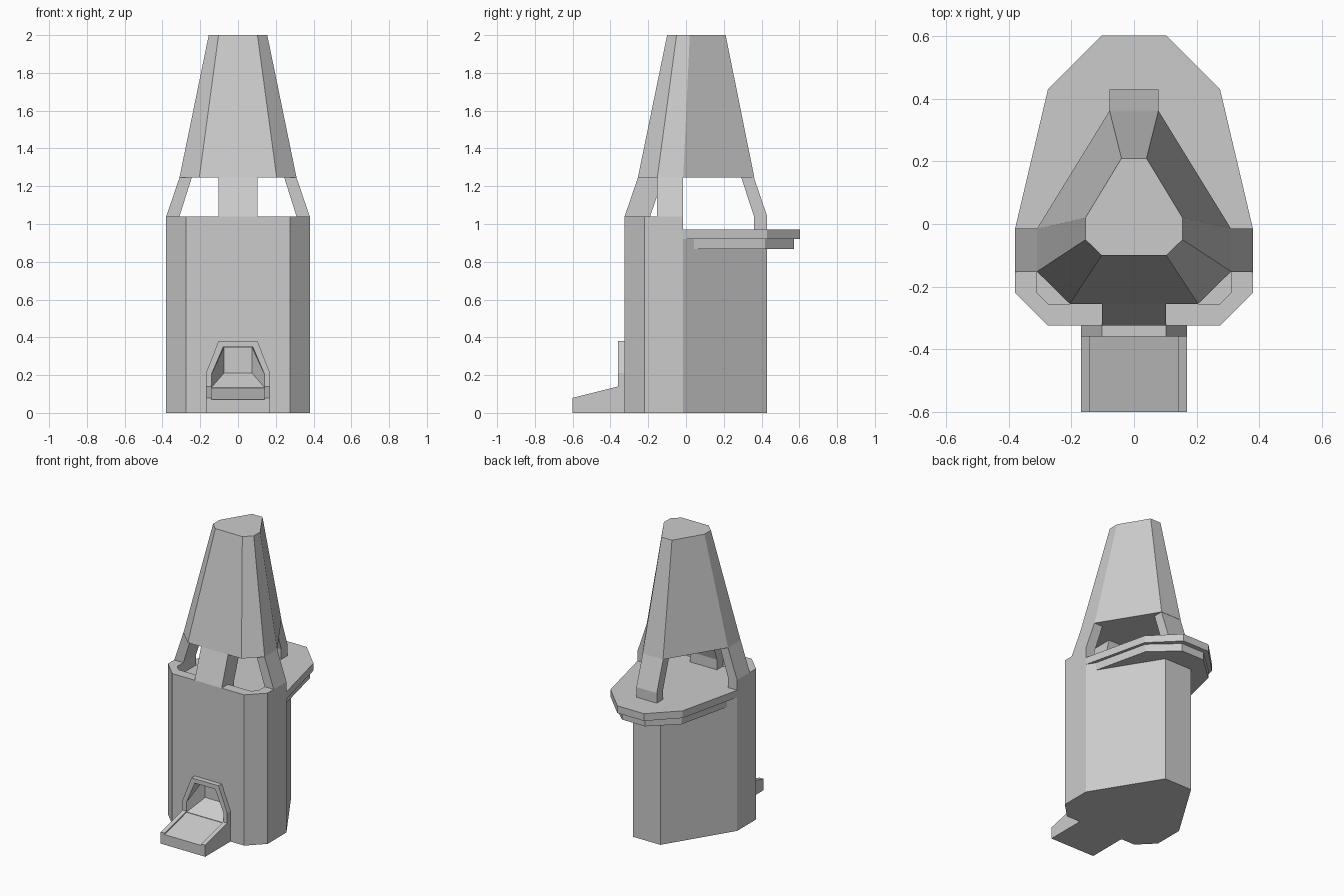
import bpy, bmesh

if "Cube" in bpy.data.objects:
    bpy.data.objects.remove(bpy.data.objects["Cube"])


def make(name, bm):
    bmesh.ops.recalc_face_normals(bm, faces=bm.faces)
    me = bpy.data.meshes.new(name)
    bm.to_mesh(me)
    bm.free()
    ob = bpy.data.objects.new(name, me)
    bpy.context.collection.objects.link(ob)
    return ob


def mirror(half):
    """Right-hand half outline -> closed outline symmetric about x = 0."""
    return half + [(-x, y) for x, y in reversed(half)]


def loft(name, low, high):
    """Solid between two matching loops of 3D points."""
    bm = bmesh.new()
    a = [bm.verts.new(p) for p in low]
    b = [bm.verts.new(p) for p in high]
    bm.faces.new(a)
    bm.faces.new(b)
    n = len(a)
    for i in range(n):
        bm.faces.new((a[i], a[(i + 1) % n], b[(i + 1) % n], b[i]))
    return make(name, bm)


def at_z(pts, z):
    return [(x, y, z) for x, y in pts]


def prism(name, pts, z0, z1):
    return loft(name, at_z(pts, z0), at_z(pts, z1))


def rect(x0, x1, y0, y1):
    return [(x0, y0), (x1, y0), (x1, y1), (x0, y1)]


def side_extrude(name, profile, x0, x1):
    """Extrude a (y, z) profile along x."""
    return loft(name, [(x0, y, z) for y, z in profile], [(x1, y, z) for y, z in profile])


# Tower body
front = [(0.275, -0.325), (0.38, -0.22), (0.38, -0.015)]
body = prism("tower_body", mirror(front + [(0.105, 0.43)]), 0, 0.97)

# U-shaped parapet around the front of the belfry floor
inner = [(0.31, -0.015), (0.31, -0.22), (0.275, -0.255)]
outline = front + inner
prism("parapet", outline + [(-x, y) for x, y in reversed(outline)], 0.97, 1.04)

# Rear balcony, two stacked slabs
prism("balcony_deck", mirror([(0.38, -0.015), (0.275, 0.43), (0.102, 0.603)]), 0.92, 0.97)
prism("balcony_support", mirror([(0.345, 0.04), (0.257, 0.417), (0.087, 0.572)]), 0.867, 0.92)

# Leaning pillars holding the spire
side_extrude("front_pillar", [(-0.325, 1.04), (-0.255, 1.245), (-0.12, 1.245),
                              (-0.19, 1.04), (-0.19, 0.97), (-0.325, 0.97)], -0.103, 0.103)
side_extrude("back_pillar", [(0.43, 0.97), (0.43, 1.04), (0.36, 1.245),
                             (0.293, 1.245), (0.36, 1.04), (0.36, 0.97)], -0.078, 0.078)
for s, side in ((1, "right"), (-1, "left")):
    loft(side + "_pillar", at_z(rect(s * 0.31, s * 0.38, -0.153, -0.015), 1.04),
         at_z(rect(s * 0.245, s * 0.31, -0.153, -0.015), 1.245))

# Spire
loft("spire",
     at_z(mirror([(0.205, -0.255), (0.31, -0.152), (0.31, -0.015), (0.078, 0.362)]), 1.245),
     at_z(mirror([(0.103, -0.1), (0.155, -0.05), (0.155, 0.02), (0.04, 0.21)]), 2.0))

# Doorway frame
arch = mirror([(0.17, 0), (0.17, 0.21), (0.103, 0.38)])
frame = loft("door_frame", [(x, -0.36, z) for x, z in arch], [(x, -0.32, z) for x, z in arch])

# Entrance ramp with raised edges
side_extrude("entrance_ramp", [(-0.6, 0), (-0.6, 0.07), (-0.36, 0.132), (-0.36, 0)], -0.14, 0.14)
for s, side in ((1, "right"), (-1, "left")):
    side_extrude(side + "_ramp_edge", [(-0.6, 0), (-0.6, 0.08), (-0.36, 0.14), (-0.36, 0)],
                 s * 0.14, s * 0.17)

# Door recess cutter: tapers inward to a narrow back wall
bm = bmesh.new()
opening = mirror([(0.14, 0.135), (0.14, 0.205), (0.078, 0.35)])
for y in (-0.38, -0.358):
    for x, z in opening:
        bm.verts.new((x, y, z))
for x, z in mirror([(0.075, 0.21), (0.075, 0.345)]):
    bm.verts.new((x, -0.25, z))
bmesh.ops.convex_hull(bm, input=bm.verts)
cutter = make("recess_cutter", bm)
cutter.hide_render = True
cutter.hide_viewport = True
for ob in (body, frame):
    mod = ob.modifiers.new("recess", 'BOOLEAN')
    mod.operation = 'DIFFERENCE'
    mod.solver = 'EXACT'
    mod.object = cutter
